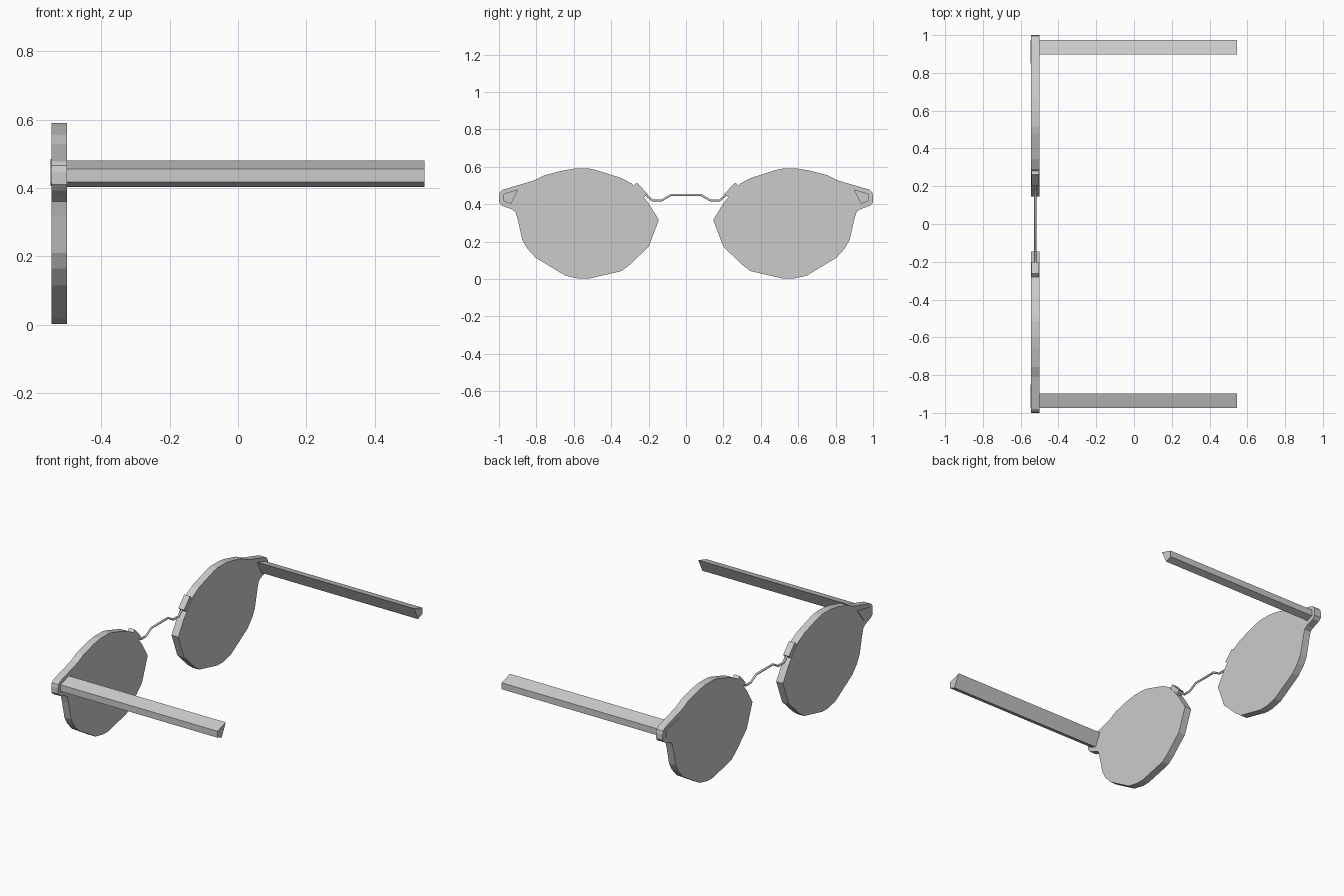
import bpy, bmesh

if "Cube" in bpy.data.objects:
    bpy.data.objects.remove(bpy.data.objects["Cube"])

def prism(name, outline, x0, x1, mirror=True):
    """Extrude a (y, z) outline from x0 to x1, mirrored across y = 0."""
    me = bpy.data.meshes.new(name)
    bm = bmesh.new()
    face = bm.faces.new([bm.verts.new((x0, y, z)) for y, z in outline])
    ext = bmesh.ops.extrude_face_region(bm, geom=[face])
    bmesh.ops.translate(bm, vec=(x1 - x0, 0, 0),
                        verts=[v for v in ext["geom"] if isinstance(v, bmesh.types.BMVert)])
    bmesh.ops.recalc_face_normals(bm, faces=bm.faces)
    bm.to_mesh(me)
    bm.free()
    ob = bpy.data.objects.new(name, me)
    bpy.context.collection.objects.link(ob)
    if mirror:
        mod = ob.modifiers.new("mirror", "MIRROR")
        mod.use_axis = (False, True, False)
        mod.use_clip = False
        mod.use_mirror_merge = False
    return ob

# Lens with the corner that carries the hinge
prism("lens", [
    (0.515, 0.59), (0.60, 0.59), (0.66, 0.58), (0.757, 0.555), (0.81, 0.528),
    (0.98, 0.478), (0.995, 0.465), (1.0, 0.445), (1.0, 0.41), (0.985, 0.393),
    (0.93, 0.372), (0.912, 0.36), (0.90, 0.32), (0.875, 0.21), (0.85, 0.165),
    (0.805, 0.115), (0.645, 0.018), (0.57, 0.002), (0.52, 0.002), (0.345, 0.043),
    (0.30, 0.077), (0.20, 0.173), (0.145, 0.316), (0.20, 0.405), (0.24, 0.455),
    (0.29, 0.51), (0.345, 0.54), (0.48, 0.583)], -0.545, -0.50)

# Temple arm, an irregular four-sided bar
prism("temple_arm", [(0.975, 0.456), (0.897, 0.48), (0.935, 0.402), (0.975, 0.417)],
      -0.51, 0.546)

# Thin inlay on the front of the corner
prism("corner_inlay", [(0.975, 0.46), (0.85, 0.485), (0.91, 0.405), (0.975, 0.415)],
      -0.549, -0.54)

# Small clamp where the bridge meets the lens
prism("bridge_clamp", [(0.262, 0.516), (0.205, 0.455), (0.225, 0.437), (0.285, 0.495)],
      -0.542, -0.504)

# Wire bridge
half = [(0.235, 0.468), (0.180, 0.421), (0.130, 0.421), (0.080, 0.450)]
path = [(-y, z) for y, z in half] + half[::-1]
cu = bpy.data.curves.new("bridge_wire", "CURVE")
cu.dimensions = "3D"
cu.bevel_depth = 0.0065
cu.bevel_resolution = 1
cu.use_fill_caps = True
sp = cu.splines.new("POLY")
sp.points.add(len(path) - 1)
for p, (y, z) in zip(sp.points, path):
    p.co = (-0.523, y, z, 1)
bpy.context.collection.objects.link(bpy.data.objects.new("bridge_wire", cu))
